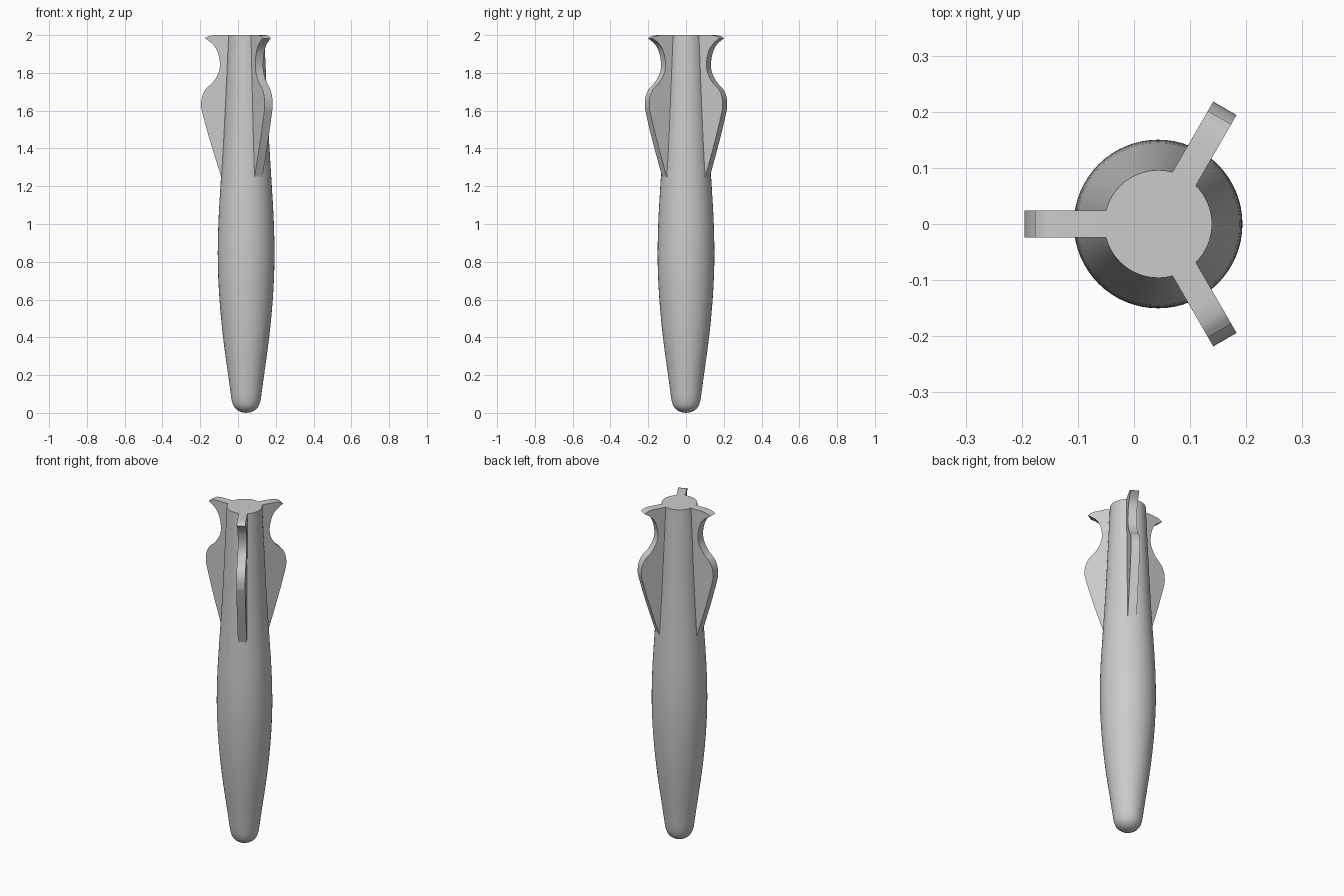
import bpy, bmesh, math
from mathutils import Vector

cube = bpy.data.objects.get("Cube")
if cube:
    bpy.data.objects.remove(cube, do_unlink=True)

AXIS_X = 0.043
FIN_THICKNESS = 0.048


def smooth_path(points, steps=6):
    """Catmull-Rom curve through 2D points (radius, height)."""
    pts = [Vector(p) for p in points]
    pts = [2 * pts[0] - pts[1]] + pts + [2 * pts[-1] - pts[-2]]
    path = []
    for a, b, c, d in zip(pts, pts[1:], pts[2:], pts[3:]):
        for i in range(steps):
            t = i / steps
            path.append(0.5 * (2 * b + (c - a) * t + (2 * a - 5 * b + 4 * c - d) * t ** 2
                               + (3 * b - a - 3 * c + d) * t ** 3))
    return path + [pts[-2]]


def add_object(name, bm, angle):
    bmesh.ops.recalc_face_normals(bm, faces=bm.faces)
    mesh = bpy.data.meshes.new(name)
    bm.to_mesh(mesh)
    bm.free()
    obj = bpy.data.objects.new(name, mesh)
    obj.location.x = AXIS_X
    bpy.context.collection.objects.link(obj)
    bpy.ops.object.select_all(action='DESELECT')
    obj.select_set(True)
    bpy.context.view_layer.objects.active = obj
    bpy.ops.object.shade_smooth_by_angle(angle=math.radians(angle))
    return obj


# Body: a lathed, swelling handle with a rounded foot and flat top
nose = [(0, 0), (0.025, 0.004), (0.048, 0.016), (0.066, 0.036), (0.077, 0.068)]
sides = [(0.077, 0.068), (0.095, 0.2), (0.122, 0.4), (0.141, 0.6), (0.15, 0.8),
         (0.147, 1.0), (0.136, 1.2), (0.121, 1.45), (0.107, 1.75), (0.096, 2.0)]
outline = smooth_path(nose, 3)[:-1] + smooth_path(sides, 4) + [Vector((0, 2))]
bm = bmesh.new()
verts = [bm.verts.new((p.x, 0, p.y)) for p in outline]
edges = [bm.edges.new(pair) for pair in zip(verts, verts[1:])]
bmesh.ops.spin(bm, geom=verts + edges, cent=(0, 0, 0), axis=(0, 0, 1),
               angle=math.tau, steps=64)
bmesh.ops.remove_doubles(bm, verts=bm.verts, dist=1e-5)
add_object("body", bm, 35)

# Fins: one curved silhouette, thickened and repeated around the axis
lip = [(0.14, 2.0), (0.175, 1.999), (0.2, 1.994), (0.219, 1.983)]
edge = [(0.219, 1.983), (0.199, 1.97), (0.172, 1.947), (0.151, 1.91), (0.139, 1.852),
        (0.146, 1.8), (0.176, 1.75), (0.213, 1.715), (0.233, 1.675), (0.238, 1.63),
        (0.231, 1.585), (0.188, 1.43), (0.131, 1.247)]
silhouette = ([Vector((0.05, 1.247)), Vector((0.05, 2.0))]
              + smooth_path(lip, 4)[:-1] + smooth_path(edge))

for i, name in enumerate(("right_fin", "front_fin", "back_fin")):
    bm = bmesh.new()
    face = bm.faces.new([bm.verts.new((p.x, -FIN_THICKNESS / 2, p.y)) for p in silhouette])
    new = bmesh.ops.extrude_face_region(bm, geom=[face], use_keep_orig=True)["geom"]
    bmesh.ops.translate(bm, vec=(0, FIN_THICKNESS, 0),
                        verts=[g for g in new if isinstance(g, bmesh.types.BMVert)])
    fin = add_object(name, bm, 35)
    fin.rotation_euler.z = math.pi + i * math.tau / 3
